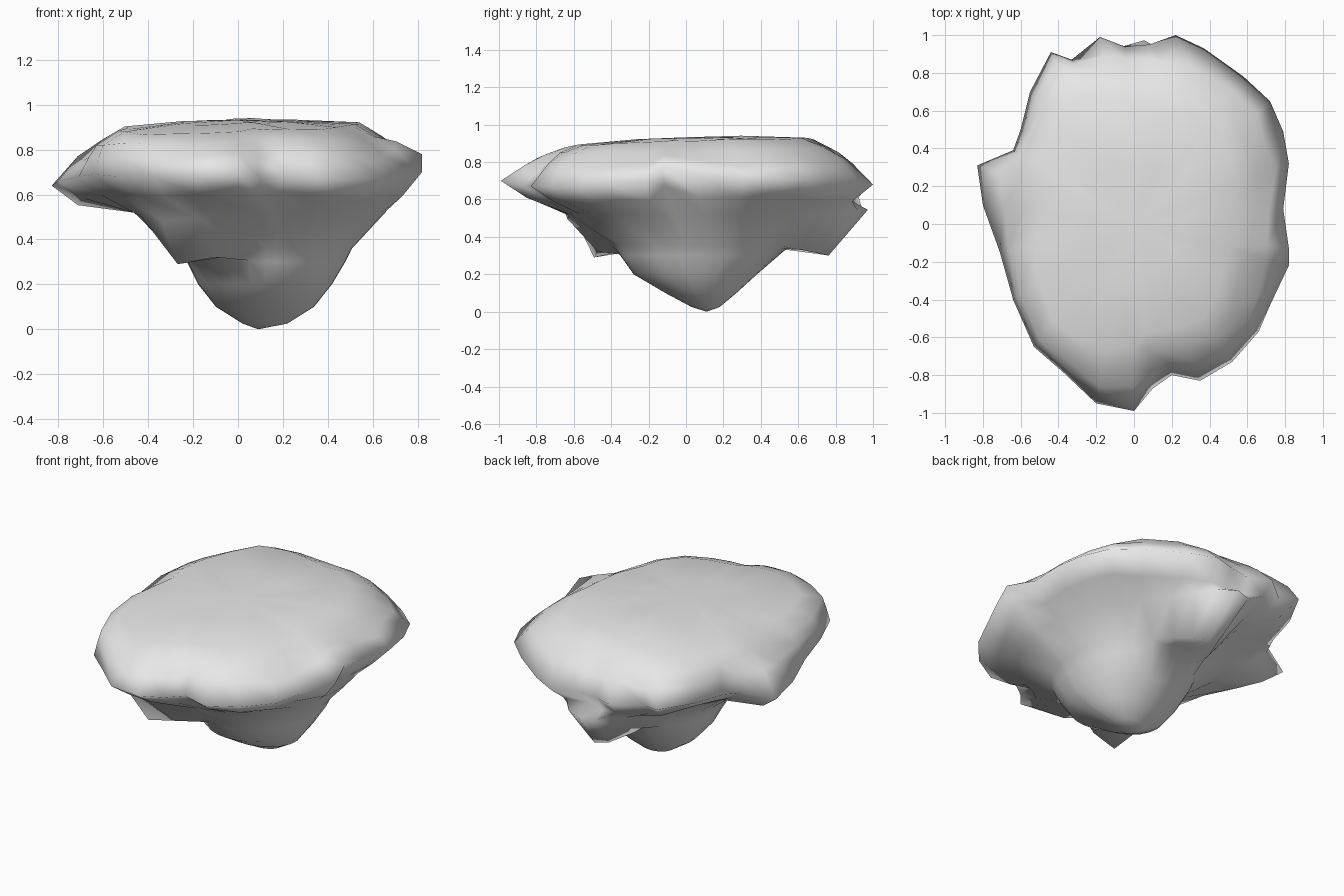
import bpy, bmesh, math, random

if "Cube" in bpy.data.objects:
    bpy.data.objects.remove(bpy.data.objects["Cube"])

random.seed(4)
TAU = 2 * math.pi

# Outer rim, counterclockwise (x, y, z)
RIM = [(.79, .08, .73), (.82, .32, .71), (.79, .49, .71), (.72, .65, .71), (.58, .78, .70),
       (.37, .93, .69), (.22, 1.0, .68), (.08, .95, .69), (-.05, .94, .68), (-.18, .99, .69),
       (-.33, .87, .68), (-.44, .91, .70), (-.55, .70, .69), (-.60, .50, .68), (-.64, .39, .66),
       (-.83, .31, .64), (-.80, .10, .66), (-.71, -.15, .68), (-.64, -.40, .69),
       (-.53, -.65, .68), (-.38, -.78, .68), (-.20, -.95, .69), (0, -.99, .70),
       (.10, -.87, .67), (.20, -.80, .68), (.35, -.83, .67), (.52, -.73, .67),
       (.66, -.57, .67), (.72, -.43, .69), (.82, -.22, .70), (.82, -.13, .78)]
# Edge of the upper plateau, counterclockwise (x, y, z)
PLATEAU = [(.64, .05, .85), (.64, .28, .86), (.55, .52, .87), (.40, .73, .87), (.20, .72, .89),
           (0, .77, .87), (-.17, .82, .85), (-.38, .80, .84), (-.50, .58, .85), (-.60, .25, .85),
           (-.57, .03, .83), (-.63, -.12, .82), (-.60, -.38, .82), (-.50, -.62, .83),
           (-.30, -.75, .82), (-.05, -.80, .83), (.08, -.68, .85), (.28, -.65, .85),
           (.49, -.57, .84), (.53, -.35, .86), (.60, -.15, .86)]
# Tapering root: z, x range, y range, lumps (angle, spread, growth, z)
ROOT = [(.52, -.47, .66, -.62, .71, [(95, .36, 1.40, .545), (230, .35, 1.22, .48)]),
        (.36, -.26, .51, -.38, .50, [(94, .34, 1.60, .30), (230, .32, 1.62, .29)]),
        (.30, -.23, .48, -.35, .47, [(94, .45, 1.22, .355), (230, .36, 1.12, .34)]),
        (.20, -.18, .42, -.28, .38, []),
        (.10, -.10, .34, -.11, .27, []),
        (.025, .02, .22, .03, .18, [])]

angles = [math.atan2(y, x) % TAU for x, y, z in RIM]


def sample(points, a):
    """Radius and height of a closed outline at angle a."""
    polar = sorted((math.atan2(y, x) % TAU, math.hypot(x, y), z) for x, y, z in points)
    polar = [(polar[-1][0] - TAU, *polar[-1][1:])] + polar + [(polar[0][0] + TAU, *polar[0][1:])]
    for p, q in zip(polar, polar[1:]):
        if p[0] <= a <= q[0]:
            t = (a - p[0]) / (q[0] - p[0])
            return p[1] + t * (q[1] - p[1]), p[2] + t * (q[2] - p[2])
    return polar[0][1], polar[0][2]


def jitter(v):
    return random.uniform(-v, v)


def near(a, deg, spread):
    """Falloff around a direction."""
    d = (a - math.radians(deg) + math.pi) % TAU - math.pi
    return math.exp(-(d / spread) ** 2)


def dome(x, y):
    return .938 - .10 * (x - .1) ** 2 - .07 * (y - .25) ** 2


def root_ring(z, x0, x1, y0, y1, lumps):
    ring = []
    for a in angles:
        grow, height = 1.0, z
        for deg, spread, factor, lump_z in lumps:
            w = near(a, deg, spread)
            grow += w * (factor - 1)
            height += w * (lump_z - z)
        ring.append(((x0 + x1) / 2 + (x1 - x0) / 2 * grow * math.cos(a),
                     (y0 + y1) / 2 + (y1 - y0) / 2 * grow * math.sin(a), height))
    return ring


# Rings from the dome down to the root
rings = []
edge = [(*sample(PLATEAU, a), a) for a in angles]
edge = [(r * math.cos(a), r * math.sin(a), z) for r, z, a in edge]
for s in (.4, .84):
    rings.append([(x * s, y * s, dome(x * s, y * s) + jitter(.004)) for x, y, z in edge])
rings.append(edge)
shoulder = []
for (tx, ty, tz), (rx, ry, rz) in zip(edge, RIM):
    k = .52 + jitter(.1)
    shoulder.append((tx + k * (rx - tx), ty + k * (ry - ty), tz + k * (rz - tz) + .015 + jitter(.012)))
rings.append(shoulder)
rings.append(RIM)
# Undercut lip, fuller at the right and at the back
lip = []
for a, (x, y, z) in zip(angles, RIM):
    right = near(a, 0, .6)
    s = .86 + .08 * near(a, 95, .3) + .04 * right
    lip.append((x * s, y * s, z - .085 - .03 * right + jitter(.01)))
rings.append(lip)
rings += [root_ring(*r) for r in ROOT]

# Loft the rock
bm = bmesh.new()
loops = [[bm.verts.new(p) for p in ring] for ring in rings]
n = len(angles)
for upper, lower in zip(loops, loops[1:]):
    for i in range(n):
        j = (i + 1) % n
        bm.faces.new((upper[i], lower[i], lower[j], upper[j]))
for loop, tip in ((loops[0], (0, 0, dome(0, 0))), (loops[-1], (.09, .11, 0))):
    c = bm.verts.new(tip)
    for i in range(n):
        bm.faces.new((c, loop[i], loop[(i + 1) % n]))
bmesh.ops.recalc_face_normals(bm, faces=bm.faces)
for f in bm.faces:
    f.smooth = True
mesh = bpy.data.meshes.new("floating_rock")
bm.to_mesh(mesh)
bm.free()

stone = bpy.data.materials.new("stone_grey")
stone.diffuse_color = (.8, .8, .8, 1)
stone.use_nodes = True
stone.node_tree.nodes["Principled BSDF"].inputs["Base Color"].default_value = stone.diffuse_color
mesh.materials.append(stone)
rock = bpy.data.objects.new("floating_rock", mesh)
bpy.context.collection.objects.link(rock)
